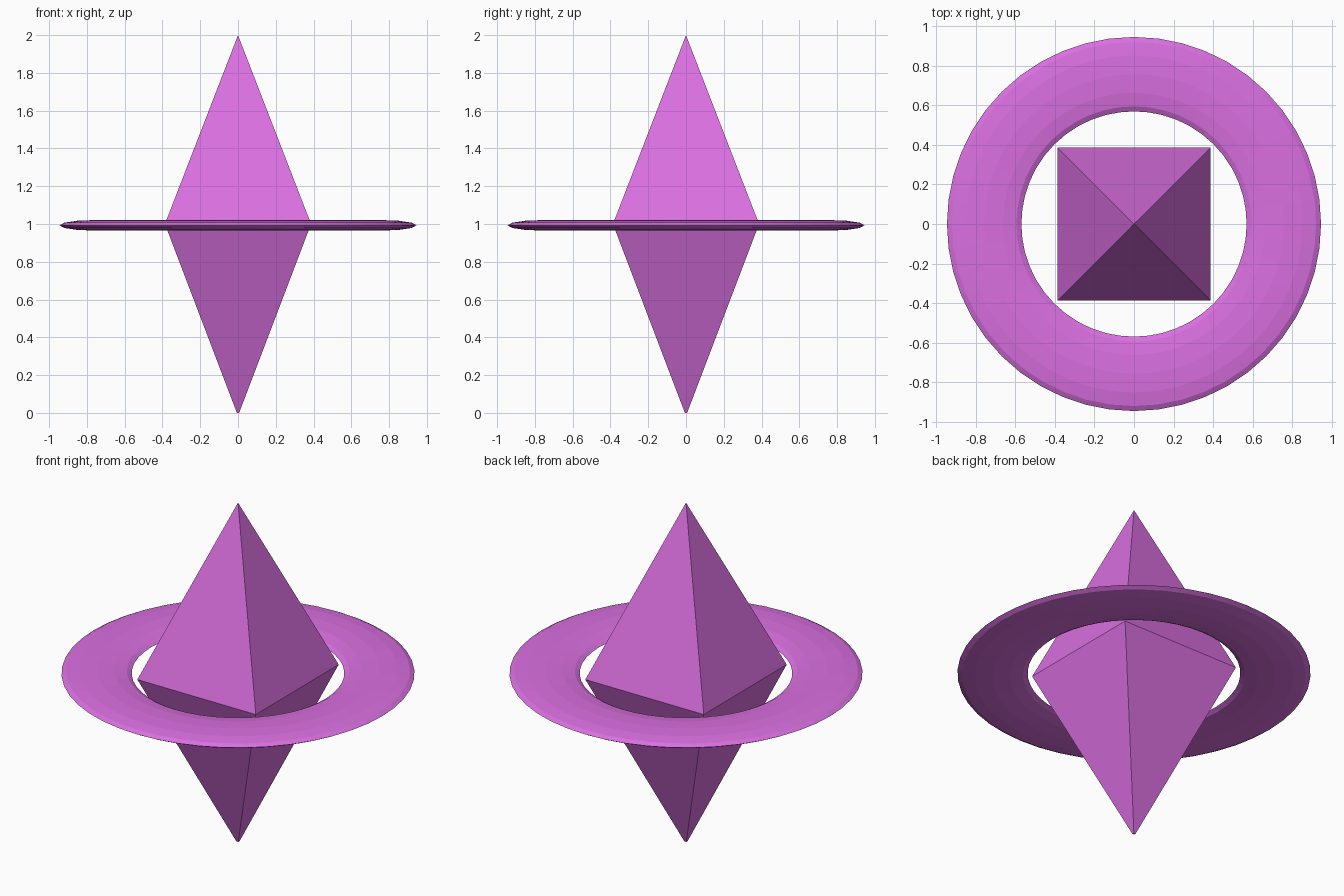
import bpy
import bmesh
from math import radians
from mathutils import Matrix

if "Cube" in bpy.data.objects:
    bpy.data.objects.remove(bpy.data.objects["Cube"])

HALF = 0.387   # half width of the crystal at its waist
TIP = 0.006    # half width of the tiny blunt lower tip
WAIST = 1.0

mat = bpy.data.materials.new("orchid")
mat.diffuse_color = (0.70, 0.16, 0.75, 1.0)
mat.use_nodes = True
mat.node_tree.nodes["Principled BSDF"].inputs["Base Color"].default_value = mat.diffuse_color

# Crystal: square waist, drawn to a point above and below
bm = bmesh.new()


def square(half, z):
    corners = ((-1, -1), (1, -1), (1, 1), (-1, 1))
    return [bm.verts.new((x * half, y * half, z)) for x, y in corners]


bottom = square(TIP, 0.0)
waist = square(HALF, WAIST)
top = bm.verts.new((0, 0, 2.0))
bm.faces.new(bottom[::-1])
for i in range(4):
    j = (i + 1) % 4
    bm.faces.new((bottom[i], bottom[j], waist[j], waist[i]))
    bm.faces.new((waist[i], waist[j], top))
bmesh.ops.recalc_face_normals(bm, faces=bm.faces)
mesh = bpy.data.meshes.new("crystal")
bm.to_mesh(mesh)
bm.free()
crystal = bpy.data.objects.new("crystal", mesh)
bpy.context.collection.objects.link(crystal)
crystal.data.materials.append(mat)

# Ring: flattened torus floating around the waist
bpy.ops.mesh.primitive_torus_add(major_radius=0.757, minor_radius=0.188,
                                 major_segments=48, minor_segments=12)
ring = bpy.context.object
ring.name = "ring"
ring.data.transform(Matrix.Diagonal((1, 1, 0.028 / 0.188, 1)))
ring.location.z = 0.993
ring.data.materials.append(mat)
